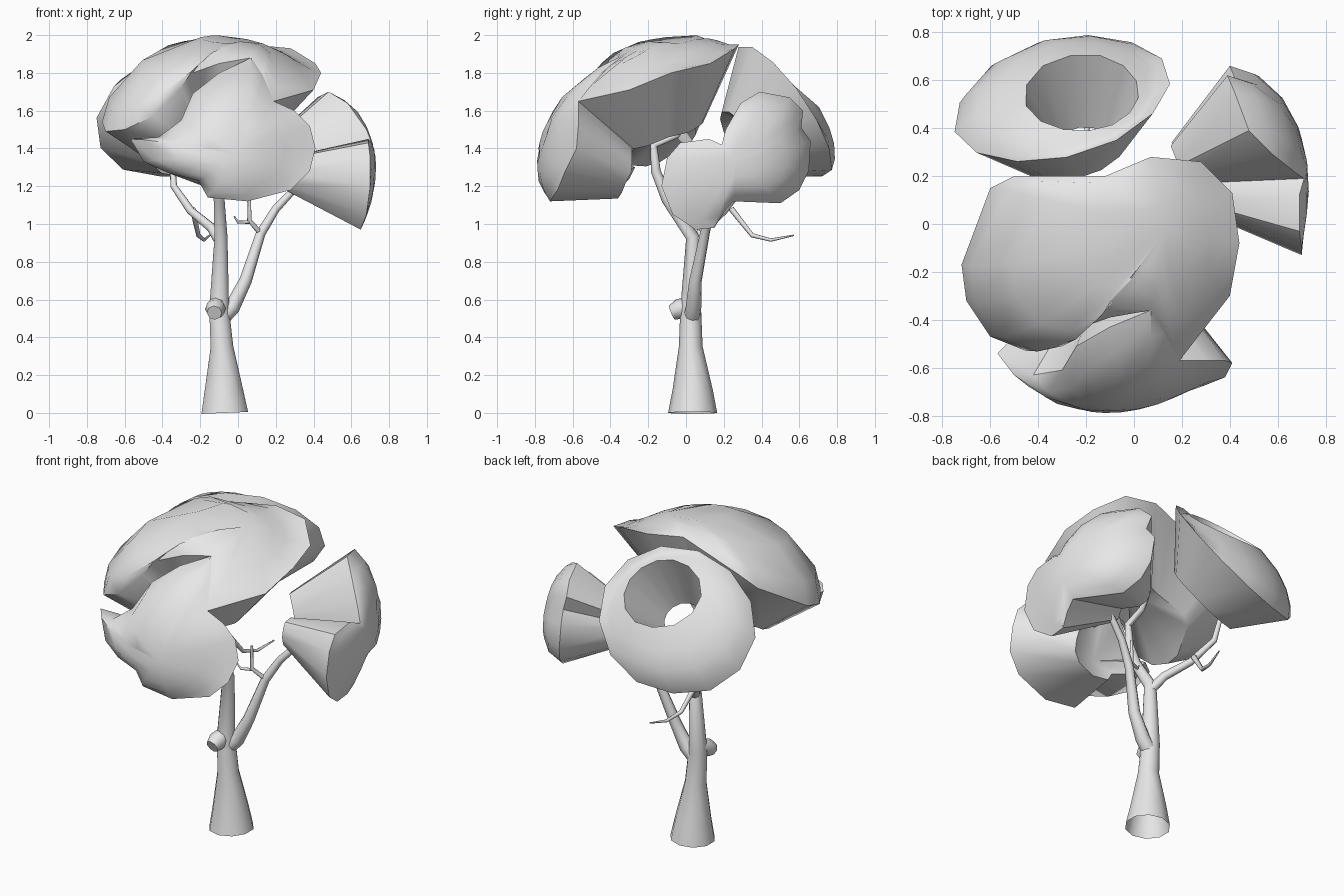
import bpy, bmesh, math, random
from mathutils import Vector as V

random.seed(4)
if "Cube" in bpy.data.objects:
    bpy.data.objects.remove(bpy.data.objects["Cube"], do_unlink=True)

# One plain grey for the whole tree
GREY = (0.8, 0.8, 0.8, 1)
mat = bpy.data.materials.new("plain grey")
mat.use_nodes = True
mat.diffuse_color = GREY
mat.node_tree.nodes["Principled BSDF"].inputs["Base Color"].default_value = GREY


def finish(name, mesh, angle):
    """Link a mesh as a named object with material and shading."""
    mesh.materials.clear()
    mesh.materials.append(mat)
    ob = bpy.data.objects.new(name, mesh)
    bpy.context.scene.collection.objects.link(ob)
    bpy.ops.object.select_all(action="DESELECT")
    ob.select_set(True)
    bpy.context.view_layer.objects.active = ob
    bpy.ops.object.shade_smooth_by_angle(angle=math.radians(angle))


def ellipse(centre, u, v, n=13, rough=0.02):
    """Slightly uneven elliptical rim."""
    c, u, v = V(centre), V(u), V(v)
    return [c + (u * math.cos(a) + v * math.sin(a)) * random.uniform(1 - rough, 1 + rough)
            for a in (math.tau * i / n for i in range(n))]


def on_dome(p, own, t, heart, radii):
    """Push p out to an ellipsoid, easing to the rim's own distance at t = 1."""
    def unit(q):
        return V((q - heart)[i] / radii[i] for i in range(3))
    size = 1 + (unit(own).length - 1) * t ** 4
    d = unit(p).normalized() * size
    return heart + V(d[i] * radii[i] for i in range(3))


def clump(name, rim, centre, core, shrink, heart, radii, hole=0, shift=(0, 0, 0)):
    """Domed cap over walls that narrow towards the core, with an optional hole."""
    rim, c, core, heart = [V(p) for p in rim], V(centre), V(core), V(heart)
    mouth = [c + V(shift) + (p - c) * hole for p in rim]
    rings = [[on_dome(m.lerp(p, t), p, t, heart, radii) for m, p in zip(mouth, rim)]
             for t in (0, 0.3, 0.55, 0.8, 1)]
    for loop in (rings[-1], rings[0]):
        rings.append([core.lerp(p, shrink) for p in loop])
    if hole:
        rings.append(rings[0])
    bm = bmesh.new()
    n = len(rim)
    grid = [[bm.verts.new(p) for p in ring] for ring in rings]
    for a, b in zip(grid, grid[1:]):
        for i in range(n):
            j = (i + 1) % n
            bm.faces.new((a[i], a[j], b[j], b[i]))
    bmesh.ops.remove_doubles(bm, verts=bm.verts, dist=0.0005)
    bmesh.ops.recalc_face_normals(bm, faces=bm.faces)
    mesh = bpy.data.meshes.new(name)
    bm.to_mesh(mesh)
    bm.free()
    finish(name, mesh, 40)


def limb(name, path, sides=2, closed=True):
    """Tapering limb: each path point is x, y, z, radius."""
    cu = bpy.data.curves.new(name, "CURVE")
    cu.dimensions = "3D"
    cu.bevel_depth = 1
    cu.bevel_resolution = sides
    cu.use_fill_caps = closed
    sp = cu.splines.new("POLY")
    sp.points.add(len(path) - 1)
    for pt, (x, y, z, r) in zip(sp.points, path):
        pt.co = (x, y, z, 1)
        pt.radius = r
    tmp = bpy.data.objects.new(name + " path", cu)
    bpy.context.scene.collection.objects.link(tmp)
    bpy.context.view_layer.update()
    deps = bpy.context.evaluated_depsgraph_get()
    mesh = bpy.data.meshes.new_from_object(tmp.evaluated_get(deps))
    bpy.data.objects.remove(tmp, do_unlink=True)
    finish(name, mesh, 50)


# Trunk, bending forward into the crown
limb("trunk", [(-.07, .035, 0, .13), (-.075, .035, .12, .107), (-.085, .025, .35, .063),
               (-.1, .025, .55, .055), (-.09, .035, .93, .036), (-.1, -.1, 1.13, .03),
               (-.1, -.16, 1.28, .026), (-.1, -.17, 1.42, .022), (-.1, -.05, 1.47, .018),
               (-.1, 0, 1.54, .012)], 3, False)
limb("trunk_knot", [(-.11, .02, .58, .04), (-.12, -.03, .55, .055), (-.125, -.075, .53, .04)])

# Branches and twigs
limb("left_branch", [(-.09, .03, .5, .045), (-.03, .04, .56, .042), (.04, .05, .7, .034),
                     (.12, .1, .95, .026), (.2, .13, 1.08, .022), (.36, .17, 1.25, .016)])
limb("right_branch", [(-.09, .04, .9, .03), (-.14, .1, .98, .026), (-.25, .2, 1.07, .022),
                      (-.34, .3, 1.2, .018), (-.35, .35, 1.35, .014)])
limb("right_twig", [(-.24, .24, 1.08, .016), (-.21, .35, .94, .012), (-.18, .45, .915, .009),
                    (-.15, .57, .94, .004)])
limb("left_twig", [(.12, .1, .95, .015), (.06, .05, 1.02, .012), (.06, .05, 1.16, .008)])
limb("left_twig_tip", [(.07, .06, 1.01, .01), (0, .03, 1.01, .008), (-.02, .02, 1.04, .004)])

# Upper crown and front lobe share one dome, parted by a tear that ends in a seam
crown_heart, crown_radii = (-.12, 0, 1.3), (.72, .79, .7)
seam = [(.07, -.36, 1.88), (.13, -.46, 1.79), (.19, -.57, 1.65)]
upper_rim = [(.4, -.3, 1.71), (.44, -.08, 1.8), (.41, .13, 1.85), (.28, .26, 1.93),
             (.07, .28, 1.95), (-.12, .2, 1.95), (-.5, .2, 1.82), (-.6, .15, 1.74),
             (-.72, -.17, 1.54), (-.7, -.32, 1.49), (-.6, -.47, 1.5), (-.45, -.53, 1.57),
             (-.3, -.51, 1.72), (-.24, -.44, 1.8), (-.1, -.39, 1.85)]
clump("upper_crown", upper_rim + seam, (.07, -.02, 1.8), (-.15, -.1, 1.12), .5,
      crown_heart, crown_radii)
front_rim = [(.3, -.57, 1.6), (.38, -.57, 1.52), (.41, -.58, 1.4), (.38, -.64, 1.28),
             (.28, -.68, 1.18), (.05, -.72, 1.12), (-.16, -.71, 1.14), (-.21, -.7, 1.23),
             (-.37, -.66, 1.27), (-.5, -.6, 1.33), (-.57, -.54, 1.45), (-.42, -.63, 1.46),
             (-.3, -.61, 1.55), (-.24, -.51, 1.69), (-.1, -.43, 1.8)]
clump("front_lobe", seam + front_rim, (-.02, -.64, 1.35), (-.05, 0, 1.15), .5,
      crown_heart, crown_radii)

# Rear clump with a hole through it
rear_core = (-.2, .1, 1.25)
clump("rear_clump", ellipse((-.295, .515, 1.6), (.45, .07, .12), (-.04, -.25, .33)),
      (-.295, .515, 1.6), rear_core, .5, rear_core, (.71, .71, .71), .43, (.1, -.06, .07))

# Two-lobed clump at the side: low lobe first, then the high one
side_core = (.02, .16, 1.3)
side_rim = [(.71, .19, 1.42), (.69, .12, 1.45), (.69, -.03, 1.43), (.7, -.1, 1.35),
            (.7, -.13, 1.2), (.68, -.07, 1.05), (.65, .05, .97), (.65, .15, .98),
            (.66, .2, 1.06), (.66, .25, 1.12), (.5, .5, 1.11),
            (.45, .6, 1.18), (.42, .65, 1.28), (.4, .66, 1.44), (.42, .61, 1.51),
            (.39, .62, 1.6), (.42, .55, 1.67), (.48, .39, 1.7), (.58, .29, 1.64),
            (.68, .21, 1.5)]
clump("side_clump", side_rim, (.66, .25, 1.32), side_core, .36, side_core, (.71, .71, .71))
